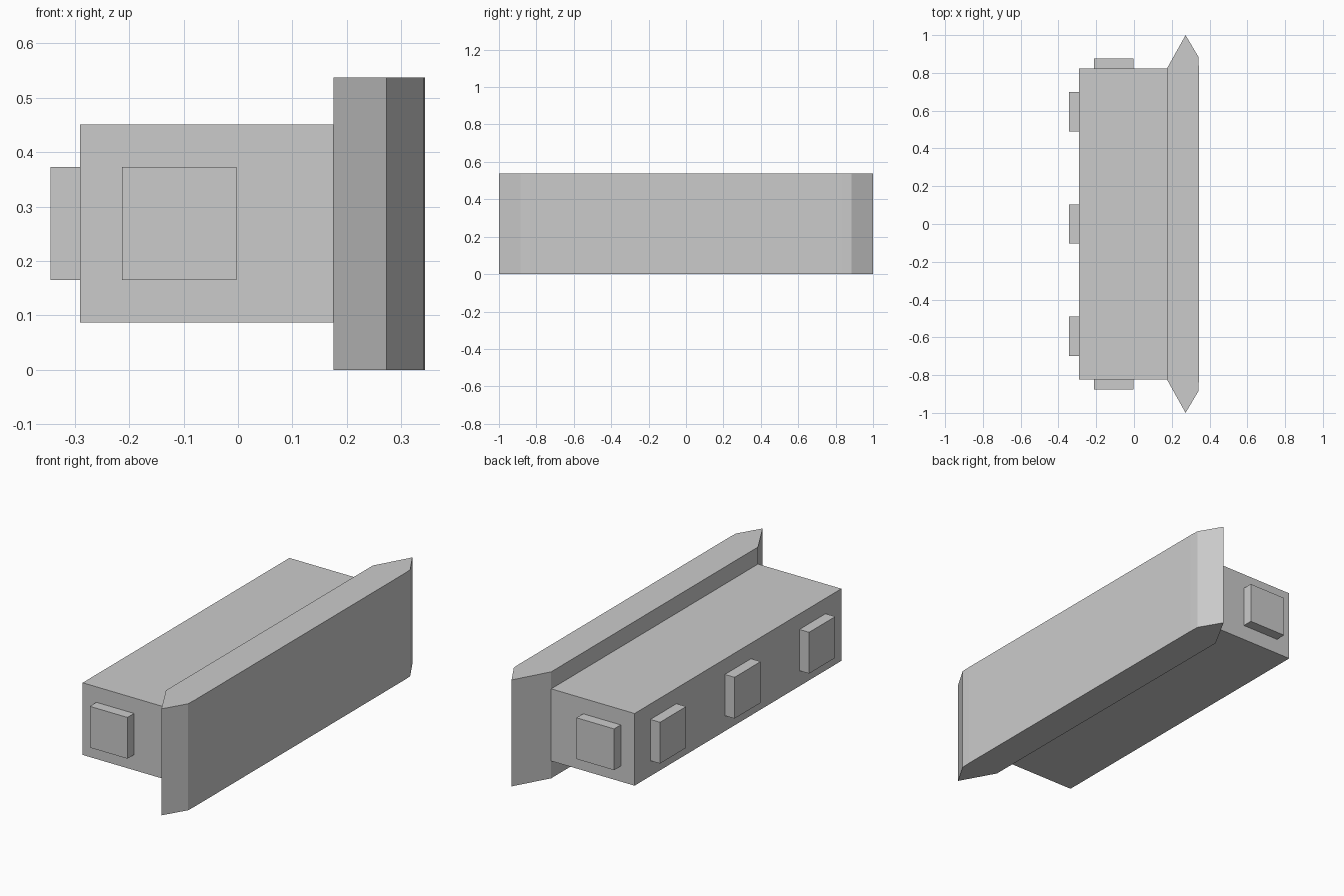
import bpy

if "Cube" in bpy.data.objects:
    bpy.data.objects.remove(bpy.data.objects["Cube"])


def prism(name, outline, z0, z1):
    """Extrude a counter-clockwise plan outline from z0 up to z1."""
    n = len(outline)
    verts = [(x, y, z) for z in (z0, z1) for x, y in outline]
    faces = [tuple(reversed(range(n))), tuple(range(n, 2 * n))]
    faces += [(i, (i + 1) % n, n + (i + 1) % n, n + i) for i in range(n)]
    mesh = bpy.data.meshes.new(name)
    mesh.from_pydata(verts, [], faces)
    obj = bpy.data.objects.new(name, mesh)
    bpy.context.collection.objects.link(obj)
    return obj


def box(name, x0, x1, y0, y1, z0, z1):
    return prism(name, [(x0, y0), (x1, y0), (x1, y1), (x0, y1)], z0, z1)


BACK, JOIN, FACE = -0.29, 0.175, 0.343   # x of body back, plate joint, plate face
HALF = 0.824                             # half length of the body
PAD_Z = (0.165, 0.373)

# Main body
box("body", BACK, JOIN, -HALF, HALF, 0.087, 0.451)

# Tall face plate with pointed ends
half = [(JOIN, -HALF), (0.273, -1.0), (0.341, -0.885), (FACE, -0.835)]
prism("face_plate", half + [(x, -y) for x, y in reversed(half)], 0.0, 0.537)

# Three pads along the back
for i, y in enumerate((-0.594, 0.0, 0.594)):
    box(f"back_pad_{i + 1}", -0.344, BACK, y - 0.104, y + 0.104, *PAD_Z)

# One pad on each end
box("end_pad_front", -0.213, -0.003, -0.877, -HALF, *PAD_Z)
box("end_pad_rear", -0.213, -0.003, HALF, 0.877, *PAD_Z)
